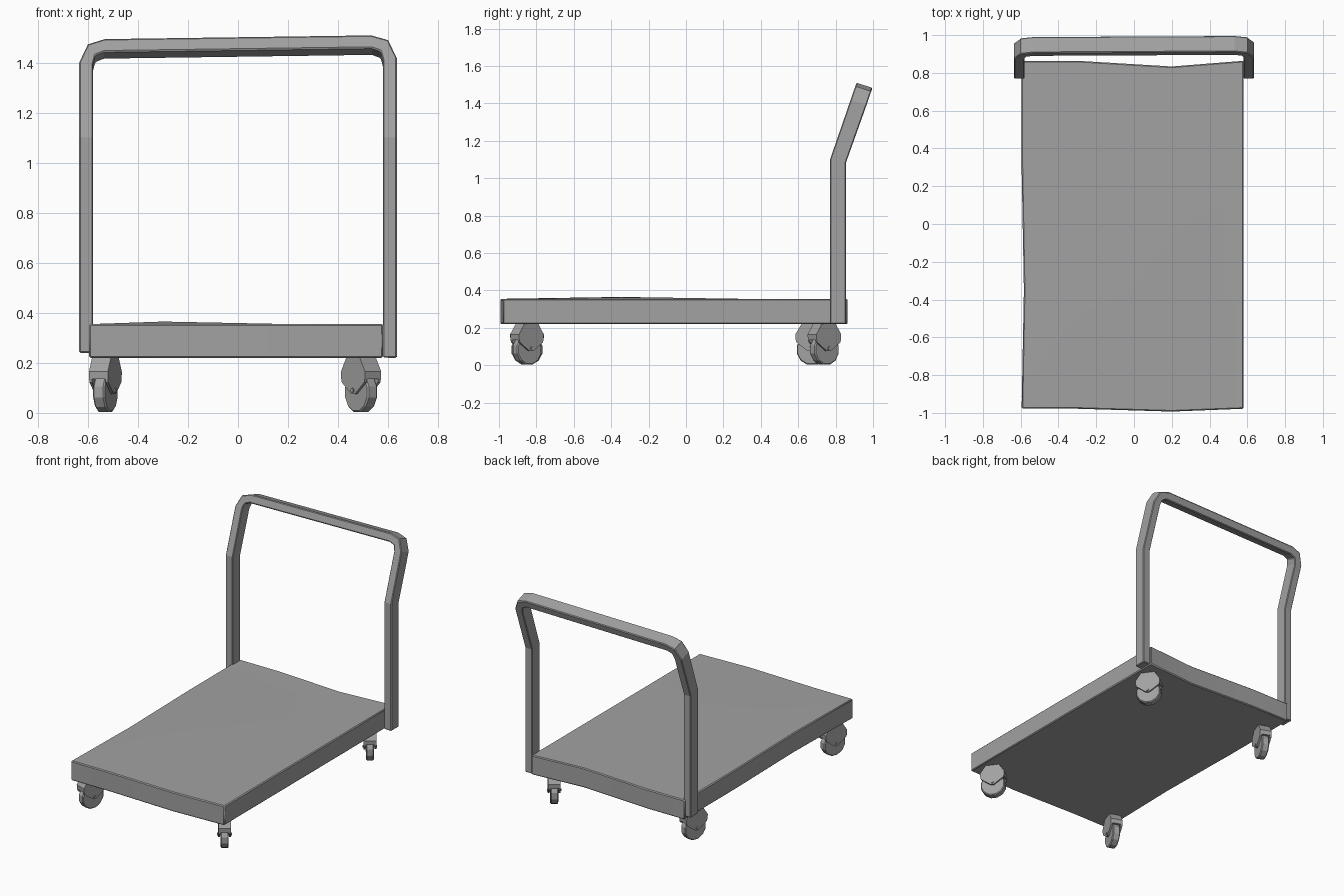
import bpy
import bmesh
from math import radians, cos, sin, pi
from mathutils import Matrix

cube = bpy.data.objects.get("Cube")
if cube:
    bpy.data.objects.remove(cube, do_unlink=True)

grey = bpy.data.materials.new("grey_metal")
grey.use_nodes = True
colour = (0.36, 0.36, 0.36, 1)
grey.diffuse_color = colour
grey.node_tree.nodes["Principled BSDF"].inputs["Base Color"].default_value = colour


def finish(name, bm, matrix=None, bevel=0.0, smooth=False):
    """Turn a bmesh into a named object with the shared material."""
    bmesh.ops.recalc_face_normals(bm, faces=bm.faces)
    mesh = bpy.data.meshes.new(name)
    bm.to_mesh(mesh)
    bm.free()
    mesh.materials.append(grey)
    ob = bpy.data.objects.new(name, mesh)
    bpy.context.collection.objects.link(ob)
    if matrix:
        ob.matrix_world = matrix
    if bevel:
        mod = ob.modifiers.new("edge_bevel", 'BEVEL')
        mod.width = bevel
        mod.segments = 1
        mod.limit_method = 'ANGLE'
        mod.angle_limit = radians(50)
    if smooth:
        bpy.ops.object.select_all(action='DESELECT')
        ob.select_set(True)
        bpy.context.view_layer.objects.active = ob
        bpy.ops.object.shade_smooth_by_angle(angle=radians(30))
    return ob


def prism(bm, profile, low, high):
    """Extrude a (y, z) profile along x."""
    rings = [[bm.verts.new((x, y, z)) for y, z in profile] for x in (low, high)]
    bm.faces.new(rings[0])
    bm.faces.new(rings[1])
    n = len(profile)
    for i in range(n):
        j = (i + 1) % n
        bm.faces.new((rings[0][i], rings[0][j], rings[1][j], rings[1][i]))


# Deck: a slightly dented slab
xs = [-0.595, -0.3, 0.2, 0.58]
ys = [-0.978, -0.35, 0.3, 0.864]
bm = bmesh.new()
layers = []
for base in (0.22, 0.355):
    rows = []
    for j, y in enumerate(ys):
        row = []
        for i, x in enumerate(xs):
            px, py, pz = x, y, base
            if i == 2 and j == 0:
                py -= 0.015
            if i == 2 and j == 3:
                py -= 0.03
            if i == 0 and j == 1:
                px += 0.012
            if i == 1 and j == 1 and base > 0.3:
                pz += 0.01
            row.append(bm.verts.new((px, py, pz)))
        rows.append(row)
    layers.append(rows)
    for j in range(3):
        for i in range(3):
            bm.faces.new((rows[j][i], rows[j][i + 1], rows[j + 1][i + 1], rows[j + 1][i]))
rims = []
for rows in layers:
    rims.append(rows[0][:-1] + [r[-1] for r in rows[:-1]]
                + rows[-1][:0:-1] + [r[0] for r in rows[:0:-1]])
for i in range(len(rims[0])):
    j = (i + 1) % len(rims[0])
    bm.faces.new((rims[0][i], rims[0][j], rims[1][j], rims[1][i]))
finish("deck", bm, bevel=0.006, smooth=True)

# Push handle: one flat bar following outer and inner outlines
half = [((0.635, 0.23), (0.58, 0.23)),
        ((0.635, 1.1), (0.58, 1.1)),
        ((0.635, 1.41), (0.58, 1.4)),
        ((0.6, 1.483), (0.57, 1.437)),
        ((0.532, 1.503), (0.535, 1.45))]
path = [(1, p) for p in half] + [(-1, p) for p in reversed(half)]


def handle_point(side, point, back):
    x, z = side * point[0], point[1]
    bend = 1.1
    if z > bend:
        z += 0.014 * x
    elif z < bend:
        z -= 0.016 * x
    y = 0.77 + max(0, z - bend) * 0.345
    if back:
        y += 0.085
        z -= 0.028 if z > bend else 0.018 if z == bend else 0
    return x, y, z


bm = bmesh.new()
rings = []
for side, (outer, inner) in path:
    rings.append([bm.verts.new(handle_point(side, p, back)) for p, back in
                  ((outer, False), (inner, False), (inner, True), (outer, True))])
for a, b in zip(rings, rings[1:]):
    for i in range(4):
        j = (i + 1) % 4
        bm.faces.new((a[i], a[j], b[j], b[i]))
bm.faces.new(rings[0])
bm.faces.new(rings[-1])
finish("push_handle", bm, bevel=0.005)

# Casters: hood with pointed side plates, faceted wheel and axle bolt
HOOD = [(-0.045, 0.222), (0.045, 0.222), (0.082, 0.165), (0.08, 0.135), (-0.08, 0.135), (-0.082, 0.165)]
PLATE = [(-0.08, 0.136), (0.08, 0.136), (0.076, 0.122), (0.012, 0.075), (-0.012, 0.075), (-0.076, 0.122)]


def caster(name, x, y, turn):
    place = Matrix.Translation((x, y, 0)) @ Matrix.Rotation(radians(turn), 4, 'Z')
    bm = bmesh.new()
    prism(bm, HOOD, -0.04, 0.04)
    for side in (-1, 1):
        prism(bm, PLATE, side * 0.028, side * 0.04)
    finish(name + "_fork", bm, place)

    bm = bmesh.new()
    rim = [(0.083 * cos(pi * (k + 0.5) / 6), 0.083 + 0.083 * sin(pi * (k + 0.5) / 6))
           for k in range(12)]
    prism(bm, rim, -0.025, 0.025)
    finish(name + "_wheel", bm, place, bevel=0.006)

    bm = bmesh.new()
    bolt = [(0.009 * cos(pi * k / 4), 0.09 + 0.009 * sin(pi * k / 4)) for k in range(8)]
    prism(bm, bolt, -0.046, 0.046)
    finish(name + "_bolt", bm, place)


caster("front_left_caster", 0.492, -0.85, 36)
caster("front_right_caster", -0.53, -0.85, -20)
caster("back_left_caster", 0.492, 0.74, 36)
caster("back_right_caster", -0.53, 0.675, -20)
